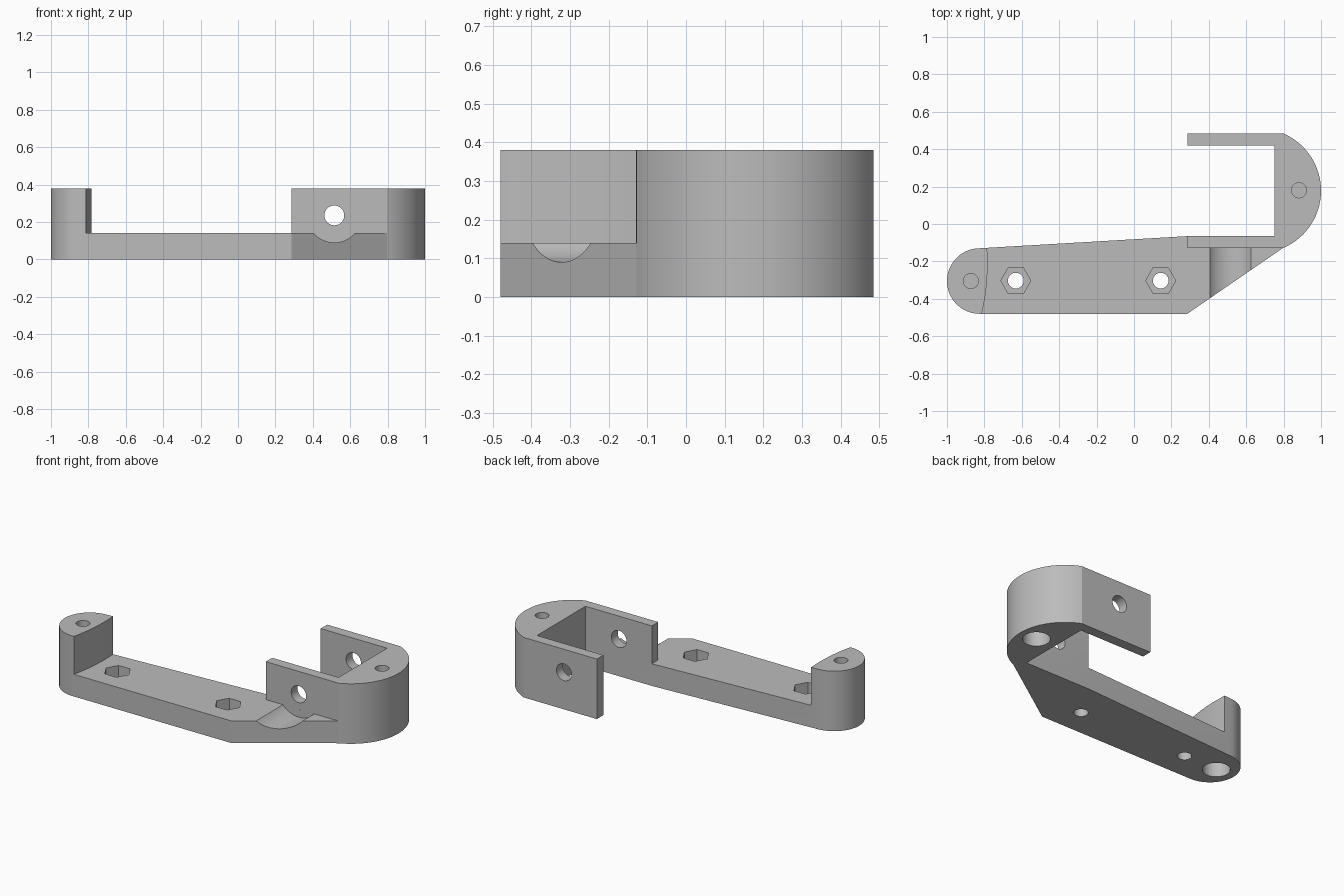
import bpy, bmesh
from math import sin, cos, radians, pi

if "Cube" in bpy.data.objects:
    bpy.data.objects.remove(bpy.data.objects["Cube"], do_unlink=True)

HEIGHT, PLATE = 0.38, 0.14

grey = bpy.data.materials.new("plain grey")
grey.use_nodes = True
colour = (0.5, 0.5, 0.5, 1)
grey.diffuse_color = colour
grey.node_tree.nodes["Principled BSDF"].inputs["Base Color"].default_value = colour


def arc(cx, cy, r, start, end, steps):
    angles = [radians(start + (end - start) * i / steps) for i in range(steps + 1)]
    return [(cx + r * cos(a), cy + r * sin(a)) for a in angles]


def ring(cx, cy, r, sides=40):
    return arc(cx, cy, r, 0, 360, sides)[:-1]


def prism(name, outline, low, high, along_y=False):
    """Extrude an outline up z, or an (x, z) outline along y."""
    bm = bmesh.new()
    place = (lambda a, b, c: (a, c, b)) if along_y else (lambda a, b, c: (a, b, c))
    face = bm.faces.new([bm.verts.new(place(a, b, low)) for a, b in outline])
    top = bmesh.ops.extrude_face_region(bm, geom=[face])["geom"]
    shift = place(0, 0, high - low)
    bmesh.ops.translate(bm, vec=shift, verts=[v for v in top if isinstance(v, bmesh.types.BMVert)])
    bmesh.ops.recalc_face_normals(bm, faces=bm.faces)
    mesh = bpy.data.meshes.new(name)
    bm.to_mesh(mesh)
    bm.free()
    mesh.materials.append(grey)
    obj = bpy.data.objects.new(name, mesh)
    bpy.context.collection.objects.link(obj)
    return obj


def combine(target, tool, operation):
    mod = target.modifiers.new("join", "BOOLEAN")
    mod.operation, mod.solver, mod.object = operation, "EXACT", tool
    bpy.context.view_layer.objects.active = target
    bpy.ops.object.modifier_apply(modifier=mod.name)
    bpy.data.objects.remove(tool, do_unlink=True)


# Long plate with a rounded end
outline = arc(-0.825, -0.305, 0.175, 93.5, 270, 32)
outline += [(0.285, -0.48), (0.797, -0.128), (0.285, -0.065)]
body = prism("bracket_body", outline, 0, HEIGHT)

# Lower the plate, leaving the end post with its gently curved wall
lowering = arc(-1.983, -0.21, 1.2, 20, -20, 40) + [(1.1, -0.62), (1.1, 0.2)]
combine(body, prism("plate_lowering", lowering, PLATE, 0.6), "DIFFERENCE")

# Scoop in front of the arm, clearing the pivot
scoop = prism("scoop", ring(0.515, 0.235, 0.145, 64), -0.7, -0.129, True)
combine(body, scoop, "DIFFERENCE")

# Fork: rounded outer end with two arms
fork = arc(0.667, 0.178, 0.333, -67, 67, 40)
fork += [(0.285, 0.485), (0.285, 0.42), (0.75, 0.42),
         (0.75, -0.065), (0.285, -0.065), (0.285, -0.129)]
combine(body, prism("fork", fork, 0, HEIGHT), "UNION")

# Pivot hole through both arms
for low, high in ((-0.2, 0), (0.3, 0.6)):
    combine(body, prism("pivot_hole", ring(0.515, 0.235, 0.053), low, high, True), "DIFFERENCE")

# Blind screw holes on top, with wide recesses underneath
for x, y in ((-0.872, -0.305), (0.882, 0.18)):
    combine(body, prism("screw_hole", ring(x, y, 0.04), 0.25, 0.5), "DIFFERENCE")
    combine(body, prism("head_recess", ring(x, y, 0.08), -0.1, 0.235), "DIFFERENCE")

# Plate bolts: through holes with hexagonal nut pockets
for x in (-0.632, 0.143):
    combine(body, prism("bolt_hole", ring(x, -0.303, 0.042), -0.1, 0.3), "DIFFERENCE")
    combine(body, prism("nut_pocket", ring(x, -0.303, 0.08, 6), 0.065, 0.3), "DIFFERENCE")

bpy.ops.object.select_all(action="DESELECT")
body.select_set(True)
bpy.context.view_layer.objects.active = body
bpy.ops.object.shade_smooth_by_angle(angle=pi / 9)
